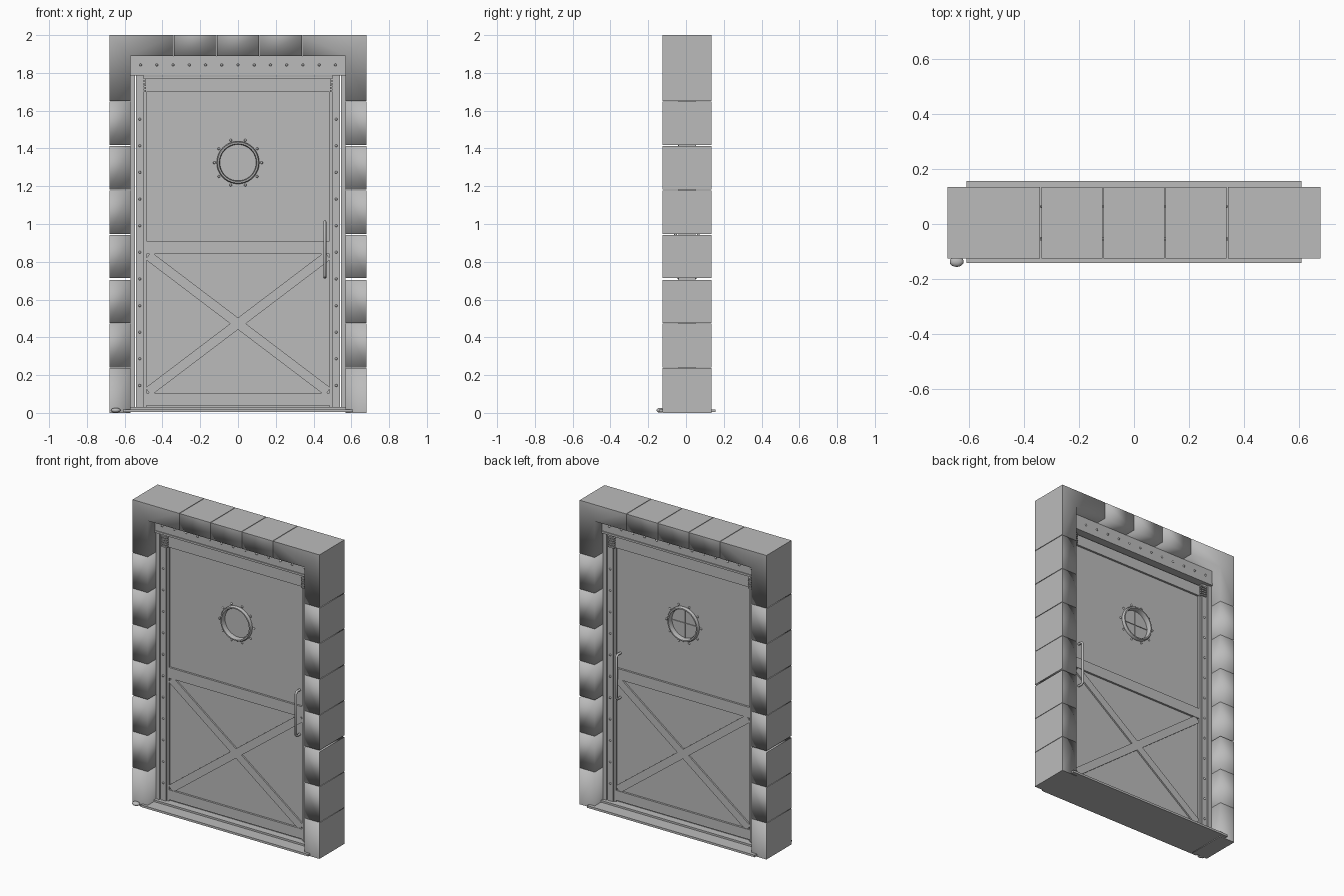
import bpy, bmesh, math
from mathutils import Matrix, Vector

if "Cube" in bpy.data.objects:
    bpy.data.objects.remove(bpy.data.objects["Cube"])

MID = 0.005  # centre plane of the wall in y
grey = bpy.data.materials.new("weathered grey")
grey.diffuse_color = (0.5, 0.5, 0.5, 1)
grey.use_nodes = True
grey.node_tree.nodes["Principled BSDF"].inputs["Base Color"].default_value = grey.diffuse_color


def finish(name, bm, angle=None):
    bmesh.ops.recalc_face_normals(bm, faces=bm.faces[:])
    me = bpy.data.meshes.new(name)
    bm.to_mesh(me)
    bm.free()
    me.materials.append(grey)
    ob = bpy.data.objects.new(name, me)
    bpy.context.collection.objects.link(ob)
    if angle:
        bpy.ops.object.select_all(action='DESELECT')
        ob.select_set(True)
        bpy.context.view_layer.objects.active = ob
        bpy.ops.object.shade_smooth_by_angle(angle=math.radians(angle))
    return ob


def add_box(bm, x0, x1, y0, y1, z0, z1, rot=0):
    c = Vector(((x0 + x1) / 2, (y0 + y1) / 2, (z0 + z1) / 2))
    m = (Matrix.Translation(c) @ Matrix.Rotation(rot, 4, 'Y')
         @ Matrix.Diagonal((x1 - x0, y1 - y0, z1 - z0, 1)))
    bmesh.ops.create_cube(bm, size=1, matrix=m)


def boxes(name, items):
    bm = bmesh.new()
    for b in items:
        add_box(bm, *b)
    return finish(name, bm)


def add_prism(bm, pts, y0, y1):
    """Extrude an x-z outline along y."""
    a = [bm.verts.new((x, y0, z)) for x, z in pts]
    b = [bm.verts.new((x, y1, z)) for x, z in pts]
    n = len(pts)
    for i in range(n):
        bm.faces.new((a[i], a[(i + 1) % n], b[(i + 1) % n], b[i]))
    return a, b


def soft_block(name, pts, quads):
    """Masonry block: soft on the visible sides, hard along the outer wall face."""
    bm = bmesh.new()
    a, b = add_prism(bm, pts, -0.125, 0.135)
    for q in quads:
        bm.faces.new([a[i] for i in q])
        bm.faces.new([b[i] for i in q])
    bmesh.ops.recalc_face_normals(bm, faces=bm.faces[:])
    for f in bm.faces:
        f.smooth = True
        n, c = f.normal, f.calc_center_median()
        if (abs(n.x) > 0.9 and abs(c.x) > 0.67) or (n.z > 0.9 and c.z > 1.99) or (n.z < -0.9 and c.z < 0.01):
            f.smooth = False
            for e in f.edges:
                e.smooth = False
    return finish(name, bm)


# side columns of blocks
SPANS = [(0, .237), (.24, .473), (.476, .703), (.714, .943), (.946, 1.178),
         (1.182, 1.413), (1.417, 1.648)]
for s in (-1, 1):
    for z0, z1 in SPANS:
        soft_block("column_block", [(s * .68, z0), (s * .57, z0), (s * .57, z1), (s * .68, z1)], [(0, 1, 2, 3)])
    # mitred corner block
    soft_block("corner_block", [(s * .68, 1.652), (s * .57, 1.652), (s * .57, 1.89), (s * .342, 1.89),
                                (s * .342, 2), (s * .68, 2)], [(0, 1, 2, 5), (2, 3, 4, 5)])
# lintel blocks
for x0, x1 in ((-.338, -.115), (-.111, .111), (.115, .338)):
    soft_block("lintel_block", [(x0, 1.89), (x1, 1.89), (x1, 2), (x0, 2)], [(0, 1, 2, 3)])

# metal frame: outer jambs, riveted strips, header with lower lip
boxes("door_jamb", [b for s in (-1, 1) for b in (
    (min(s * .545, s * .57), max(s * .545, s * .57), -.04, .05, .01, 1.79),
    (min(s * .50, s * .54), max(s * .50, s * .54), -.035, .045, .02, 1.785))])
boxes("header_plate", [(-.568, .568, -.05, .06, 1.80, 1.89), (-.568, .568, -.056, .066, 1.787, 1.80)])
boxes("threshold", [(-.61, .61, -.142, .157, .004, .018), (-.57, .57, -.06, .07, .018, .03)])

# door leaf with a round opening
panel = boxes("door_panel", [(-.54, .54, -.012, .022, .03, 1.78)])
bm = bmesh.new()
bmesh.ops.create_cone(bm, cap_ends=True, segments=40, radius1=.1, radius2=.1, depth=.3,
                      matrix=Matrix.Translation((0, MID, 1.325)) @ Matrix.Rotation(math.pi / 2, 4, 'X'))
cutter = finish("window_cutter", bm)
cutter.hide_render = True
cutter.hide_viewport = True
mod = panel.modifiers.new("window", 'BOOLEAN')
mod.operation = 'DIFFERENCE'
mod.solver = 'EXACT'
mod.object = cutter

# stiles and rails on both faces
Y0, Y1 = -.025, .035
boxes("door_rails", [(-.52, -.485, Y0, Y1, .03, 1.77), (.485, .52, Y0, Y1, .03, 1.77),
                     (-.485, .485, Y0, Y1, 1.70, 1.77), (-.485, .485, Y0, Y1, .84, .91),
                     (-.485, .485, Y0, Y1, .04, .105)])

# crossed braces
ang = math.atan2(.72, .95)
half = math.hypot(.72, .95) / 2
boxes("cross_brace", [(-half, half, Y0 + .003, Y1 - .003, .4475, .4975, r) for r in (ang, -ang)])

# top corner hinge stacks
boxes("hinge_stack", [(s * .51 - .022, s * .51 + .022, -.042, .052, 1.70 + i * .015, 1.709 + i * .015)
                      for s in (-1, 1) for i in range(5)])


# porthole rim turned from a profile, with pane and glazing bars
def ring(bm, profile, z, n=40):
    loops = [[bm.verts.new((r * math.cos(2 * math.pi * i / n), y, z + r * math.sin(2 * math.pi * i / n)))
              for i in range(n)] for r, y in profile]
    for k in range(len(loops)):
        p, q = loops[k], loops[(k + 1) % len(loops)]
        for i in range(n):
            bm.faces.new((p[i], p[(i + 1) % n], q[(i + 1) % n], q[i]))


bm = bmesh.new()
ring(bm, [(.096, -.02), (.1, -.03), (.108, -.03), (.113, -.022),
          (.113, .032), (.108, .04), (.1, .04), (.096, .03)], 1.325)
finish("porthole_rim", bm, 40)
bm = bmesh.new()
bmesh.ops.create_cone(bm, cap_ends=True, segments=40, radius1=.1, radius2=.1, depth=.006,
                      matrix=Matrix.Translation((0, MID, 1.325)) @ Matrix.Rotation(math.pi / 2, 4, 'X'))
finish("porthole_pane", bm)
boxes("glazing_bars", [(-.098, .098, .008, .013, 1.3235, 1.3265), (-.0015, .0015, .008, .013, 1.227, 1.423)])

# rivets on both faces
bm = bmesh.new()
spots = [(-.516 + i * .086, 1.842, .055) for i in range(13)]
spots += [(s * .52, .145 + i * .141, .04) for s in (-1, 1) for i in range(11)]
spots += [(.125 * math.cos(a), 1.325 + .125 * math.sin(a), .017)
          for a in (2 * math.pi * i / 10 for i in range(10))]
for x, z, d in spots:
    for s in (-1, 1):
        m = Matrix.Translation((x, MID + s * d, z)) @ Matrix.Diagonal((.007, .007, .007, 1))
        bmesh.ops.create_uvsphere(bm, u_segments=8, v_segments=6, radius=1, matrix=m)
finish("rivets", bm, 60)

# pull handles, front and back
for s in (-1, 1):
    cu = bpy.data.curves.new("pull_handle", 'CURVE')
    cu.dimensions = '3D'
    cu.bevel_depth = .008
    cu.bevel_resolution = 2
    cu.use_fill_caps = True
    sp = cu.splines.new('POLY')
    path = [(.02, .72), (.05, .72), (.06, .73), (.06, 1.0), (.05, 1.012), (.02, 1.012)]
    sp.points.add(len(path) - 1)
    for p, (d, z) in zip(sp.points, path):
        p.co = (.46, MID + s * d, z, 1)
    cu.materials.append(grey)
    ob = bpy.data.objects.new("pull_handle", cu)
    bpy.context.collection.objects.link(ob)

# small stone by the threshold
bm = bmesh.new()
bmesh.ops.create_icosphere(bm, subdivisions=2, radius=1,
                           matrix=Matrix.Translation((-.647, -.137, .014)) @ Matrix.Diagonal((.026, .02, .013, 1)))
finish("pebble", bm, 60)
